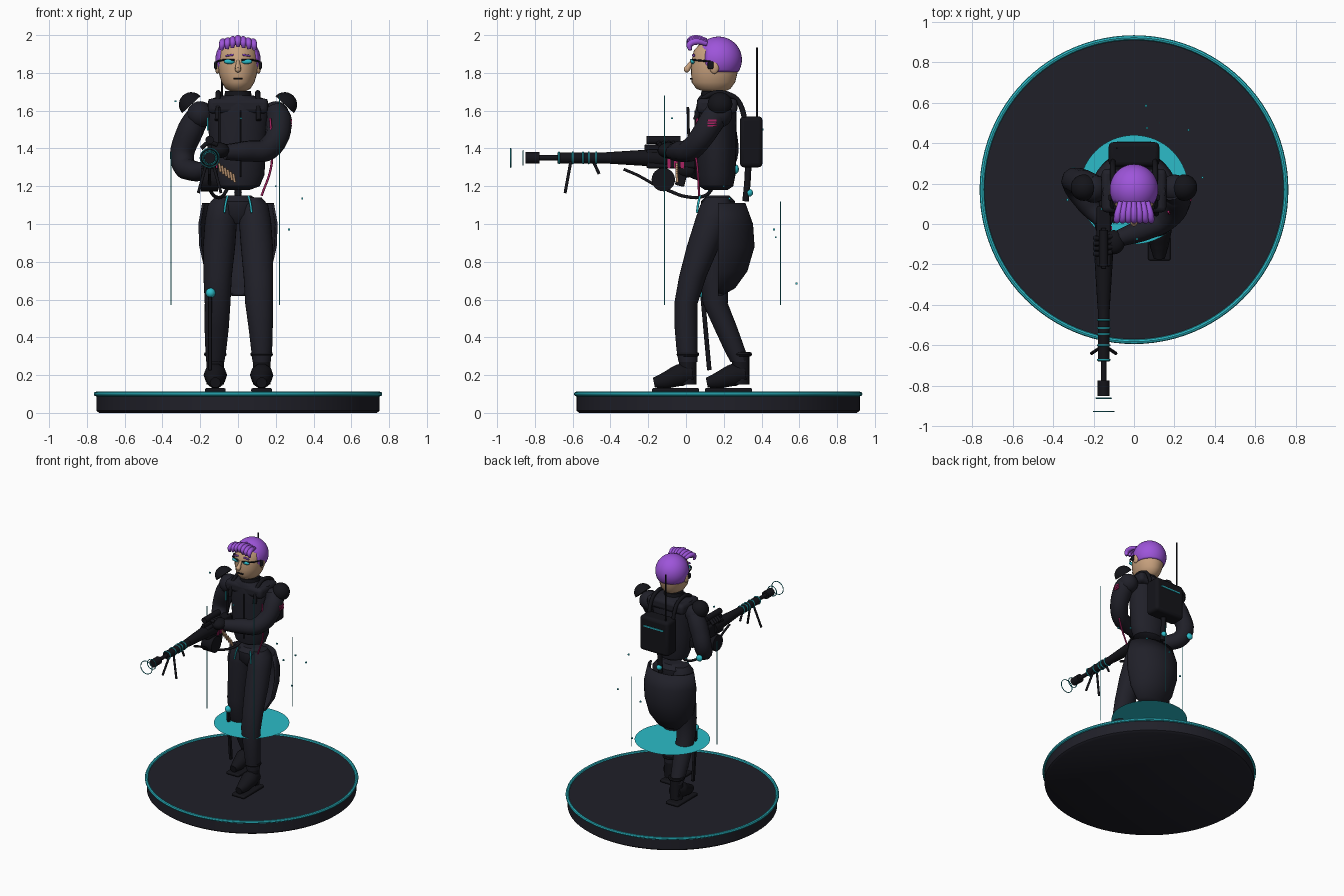
import bpy, bmesh, math
from mathutils import Vector, Matrix

if "Cube" in bpy.data.objects:
    bpy.data.objects.remove(bpy.data.objects["Cube"])

def material(name, *rgb):
    m = bpy.data.materials.new(name)
    m.use_nodes = True
    m.diffuse_color = (*rgb, 1)
    m.node_tree.nodes["Principled BSDF"].inputs["Base Color"].default_value = (*rgb, 1)
    return m

DARK = material("dark navy cloth", .0145, .0145, .022)
BLACK = material("black metal", .007, .007, .01)
CYAN = material("glowing cyan", .025, .5, .58)
PURPLE = material("purple hair", .34, .09, .7)
SKIN = material("skin", .58, .36, .21)
PINK = material("magenta", .4, .015, .12)
BRASS = material("tan brass", .5, .3, .17)

def finish(name, mat, smooth=True):
    o = bpy.context.object
    o.name = name
    o.data.materials.clear()
    o.data.materials.append(mat)
    if smooth:
        bpy.ops.object.shade_smooth_by_angle(angle=math.radians(40))
    return o

def from_bmesh(name, bm, mat):
    me = bpy.data.meshes.new(name)
    bm.to_mesh(me)
    bm.free()
    o = bpy.data.objects.new(name, me)
    bpy.context.collection.objects.link(o)
    bpy.ops.object.select_all(action='DESELECT')
    o.select_set(True)
    bpy.context.view_layer.objects.active = o
    return finish(name, mat)

def loft(name, rings, mat, seg=28, half=False):
    """Skin over horizontal ellipses (z, x, y, rx, ry); half keeps only the back."""
    bm = bmesh.new()
    sweep = math.pi if half else 2 * math.pi
    n = seg + 1 if half else seg
    rows = [[bm.verts.new((x + rx * math.cos(sweep * i / seg), y + ry * math.sin(sweep * i / seg), z))
             for i in range(n)] for z, x, y, rx, ry in rings]
    for a, b in zip(rows, rows[1:]):
        for i in range(seg):
            j = (i + 1) % n
            bm.faces.new((a[i], a[j], b[j], b[i]))
    if not half:
        bm.faces.new(rows[0])
        bm.faces.new(rows[-1])
    bmesh.ops.recalc_face_normals(bm, faces=bm.faces)
    return from_bmesh(name, bm, mat)

def tube(name, points, radii, mat):
    """Smooth tapering tube through the points."""
    cu = bpy.data.curves.new(name, 'CURVE')
    cu.dimensions, cu.bevel_depth, cu.bevel_resolution = '3D', 1, 3
    cu.resolution_u, cu.use_fill_caps = 6, True
    sp = cu.splines.new('BEZIER')
    sp.bezier_points.add(len(points) - 1)
    for i, (bp, p) in enumerate(zip(sp.bezier_points, points)):
        bp.co = p
        bp.radius = radii[i] if isinstance(radii, (list, tuple)) else radii
        bp.handle_left_type = bp.handle_right_type = 'AUTO'
    o = bpy.data.objects.new(name, cu)
    bpy.context.collection.objects.link(o)
    bpy.ops.object.select_all(action='DESELECT')
    o.select_set(True)
    bpy.context.view_layer.objects.active = o
    bpy.ops.object.convert(target='MESH')
    return finish(name, mat)

def rod(name, a, b, r, mat, r2=None, seg=16):
    a, b = Vector(a), Vector(b)
    bpy.ops.mesh.primitive_cone_add(vertices=seg, radius1=r, radius2=r if r2 is None else r2,
        depth=(b - a).length, location=(a + b) / 2, rotation=(b - a).to_track_quat('Z', 'Y').to_euler())
    return finish(name, mat)

def ball(name, loc, size, mat, rot=(0, 0, 0)):
    bpy.ops.mesh.primitive_uv_sphere_add(segments=24, ring_count=14, radius=1, location=loc, rotation=rot)
    bpy.context.object.scale = size if isinstance(size, tuple) else (size,) * 3
    return finish(name, mat)

def box(name, loc, size, mat, bevel=0, rot=(0, 0, 0)):
    bpy.ops.mesh.primitive_cube_add(size=1, location=loc, rotation=rot)
    o = bpy.context.object
    o.scale = size
    bpy.ops.object.transform_apply(location=False, rotation=False, scale=True)
    if bevel:
        m = o.modifiers.new("bevel", 'BEVEL')
        m.width, m.segments = bevel, 3
    return finish(name, mat, bevel > 0)

def ring(name, loc, major, minor, mat, rot=(0, 0, 0), seg=32):
    bpy.ops.mesh.primitive_torus_add(major_radius=major, minor_radius=minor, major_segments=seg,
                                     minor_segments=8, location=loc, rotation=rot)
    return finish(name, mat)

UP = (math.pi / 2, 0, 0)
CY = .17

# Display base and floating glow disc
loft("base", [(0, 0, CY, .735, .735), (.012, 0, CY, .75, .75), (.1, 0, CY, .75, .75)], DARK, 96)
ring("base_rim", (0, CY, .1), .752, .012, CYAN, seg=96)
bpy.ops.mesh.primitive_circle_add(vertices=64, radius=.27, fill_type='NGON', location=(0, CY, .535))
finish("glow_disc", CYAN, False)

# Legs and boots
loft("left_leg", [(.27, .125, .01, .048, .05), (.34, .125, .005, .056, .056), (.45, .12, 0, .064, .06),
    (.58, .112, .0, .074, .062), (.72, .108, .035, .078, .072), (.88, .1, .09, .085, .086),
    (1.02, .09, .14, .085, .092), (1.1, .085, .16, .075, .085), (1.14, .08, .165, .045, .06)], DARK)
loft("right_leg", [(.27, -.12, .285, .048, .05), (.34, -.117, .255, .056, .056), (.45, -.113, .21, .064, .062),
    (.58, -.108, .155, .068, .066), (.72, -.108, .15, .075, .075), (.88, -.1, .165, .085, .085),
    (1.02, -.09, .165, .085, .092), (1.1, -.085, .165, .075, .085), (1.14, -.08, .165, .045, .06)], DARK)
loft("pelvis", [(1.0, 0, .17, .04, .05), (1.05, 0, .17, .11, .09), (1.12, 0, .17, .12, .09), (1.15, 0, .17, .07, .06)], DARK)
for side, x, y in (("left", .125, 0), ("right", -.12, .28)):
    tube(side + "_boot", [(x, y + .035, .21), (x, y - .03, .2), (x, y - .11, .172), (x, y - .17, .16)],
         [.05, .062, .046, .028], BLACK)
    rod(side + "_boot_shaft", (x, y + .01, .15), (x, y + .01, .31), .046, BLACK)
    ring(side + "_boot_cuff", (x, y + .01, .31), .048, .012, BLACK)
    box(side + "_sole", (x, y - .055, .12), (.11, .25, .022), BLACK, .008)
ball("knee_pad", (-.145, .09, .635), (.026, .028, .026), CYAN)
box("leg_scabbard", (-.148, .105, .43), (.02, .024, .41), BLACK, .004, (.09, 0, 0))

# Open-fronted coat tail
coat = loft("coat_tail", [(.62, 0, .17, .035, .02), (.66, 0, .17, .12, .09), (.75, 0, .17, .175, .155),
    (.88, 0, .17, .205, .193), (1.0, 0, .17, .21, .185), (1.11, 0, .17, .19, .145)], DARK, half=True)
coat.modifiers.new("thickness", 'SOLIDIFY').thickness = .012
for s in (1, -1):
    tube("hip_strip", [(s * .055, .075, 1.15), (s * .065, .065, 1.11), (s * .072, .058, 1.06)], .006, CYAN)

# Torso and collar
loft("torso", [(1.18, 0, .16, .06, .06), (1.2, 0, .16, .115, .09), (1.26, 0, .16, .14, .102),
    (1.4, 0, .16, .148, .106), (1.54, 0, .16, .16, .108), (1.62, 0, .16, .165, .105),
    (1.66, 0, .16, .155, .1), (1.68, 0, .155, .08, .08)], DARK)
box("shoulder_yoke", (0, .165, 1.625), (.32, .215, .08), DARK, .025)
loft("collar", [(1.64, 0, .15, .078, .078), (1.705, 0, .15, .068, .068)], BLACK)
rod("chest_zip", (.015, .05, 1.25), (.015, .05, 1.6), .004, BLACK)
box("chest_strip", (-.16, .075, 1.53), (.008, .01, .07), CYAN)
tube("chest_cable", [(.17, .06, 1.56), (.18, .045, 1.42), (.175, .06, 1.3), (.125, .07, 1.15)], .006, PINK)

# Arms, gloves and shoulder guards
tube("right_arm", [(-.19, .18, 1.6), (-.25, .2, 1.5), (-.295, .2, 1.33), (-.23, .1, 1.28), (-.16, .02, 1.29)],
     [.06, .07, .062, .055, .042], DARK)
tube("left_arm", [(.19, .17, 1.61), (.215, .14, 1.55), (.16, .03, 1.4), (.04, -.03, 1.385), (-.07, -.07, 1.38)],
     [.058, .07, .062, .056, .042], DARK)
ball("right_glove", (-.155, .0, 1.29), (.04, .055, .045), BLACK)
ball("left_glove", (-.1, -.09, 1.39), (.055, .06, .042), BLACK)
for i in range(4):
    tube("left_finger", [(-.11, -.06 - i * .026, 1.42), (-.155, -.07 - i * .026, 1.43), (-.195, -.07 - i * .026, 1.4)], .012, BLACK)
ball("elbow_pad", (-.3, .262, 1.29), (.025, .018, .025), CYAN)
for side, s in (("left", 1), ("right", -1)):
    ball(side + "_shoulder", (s * .2, .175, 1.58), .07, DARK)
    bm = bmesh.new()
    bmesh.ops.create_uvsphere(bm, u_segments=24, v_segments=14, radius=.066)
    bmesh.ops.bisect_plane(bm, geom=bm.verts[:] + bm.edges[:] + bm.faces[:], plane_co=(0, 0, 0),
                           plane_no=(0, 0, 1), clear_inner=True)
    bmesh.ops.holes_fill(bm, edges=[e for e in bm.edges if e.is_boundary])
    bm.transform(Matrix.Translation((s * .247, .18, 1.632)) @ Matrix.Rotation(s * .75, 4, 'Y'))
    from_bmesh(side + "_shoulder_guard", bm, BLACK)
    rod(side + "_guard_trim", (s * .235, .13, 1.655), (s * .235, .215, 1.655), .005, CYAN)
for i in range(3):
    box("arm_patch", (.281, .14, 1.52 + i * .014), (.009, .05, .009), PINK)

# Backpack, straps, aerial and hanging connector
box("backpack", (0, .345, 1.435), (.25, .12, .27), BLACK, .022)
box("backpack_strip", (0, .407, 1.5), (.17, .008, .01), CYAN)
rod("aerial", (-.085, .375, 1.55), (-.085, .375, 1.935), .005, BLACK)
for s in (1, -1):
    tube("backpack_strap", [(s * .1, .3, 1.35), (s * .105, .3, 1.6), (s * .105, .24, 1.68), (s * .105, .1, 1.67), (s * .11, .05, 1.55)], .014, BLACK)
tube("hanging_strap", [(0, .33, 1.32), (0, .325, 1.22), (0, .315, 1.12)], .018, BLACK)
ball("hanging_connector", (0, .335, 1.165), .02, CYAN)

# Head and face
loft("head", [(1.7, 0, .15, .035, .05), (1.715, 0, .145, .065, .09), (1.75, 0, .145, .087, .115),
    (1.8, 0, .15, .102, .123), (1.86, 0, .155, .108, .127), (1.92, 0, .16, .1, .118), (1.965, 0, .165, .06, .08)], SKIN)
rod("nose", (0, .035, 1.865), (0, .004, 1.818), .008, SKIN, .017)
ball("nose_tip", (0, .004, 1.818), .016, SKIN)
box("mouth", (0, .03, 1.768), (.05, .02, .008), BLACK, .003)
for s in (1, -1):
    ball("ear", (s * .108, .15, 1.83), (.014, .025, .035), SKIN)
    box("ear_piece", (s * .118, .13, 1.84), (.016, .03, .04), BLACK, .006)
    ball("lens", (s * .045, .035, 1.86), (.03, .012, .013), CYAN)
    tube("glasses_arm", [(s * .02, .026, 1.868), (s * .075, .045, 1.868), (s * .11, .13, 1.86)], .005, BLACK)
    box("eyebrow", (s * .045, .04, 1.893), (.045, .014, .01), PURPLE, .004, (0, s * .15, 0))

# Hair cap cut open around the face, with a swept fringe
bm = bmesh.new()
bmesh.ops.create_uvsphere(bm, u_segments=40, v_segments=28, radius=1)
bm.transform(Matrix.Translation((0, .172, 1.87)) @ Matrix.Diagonal((.12, .124, .122, 1)))
def bare(f):
    c = f.calc_center_median()
    return c.z < 1.81 or (c.y < .105 and c.z < 1.925)
bmesh.ops.delete(bm, geom=[f for f in bm.faces if bare(f)], context='FACES')
from_bmesh("hair_cap", bm, PURPLE).modifiers.new("thickness", 'SOLIDIFY').thickness = .012
for i in range(7):
    x = (i - 3) * .028
    drop = .006 * abs(i - 3)
    tube("fringe_lock", [(x * .8, .11, 1.972 - drop), (x * .95, .05, 1.983 - drop), (x, .02, 1.968 - drop), (x * 1.05, .022, 1.938 - drop)],
         [.012, .018, .018, .009], PURPLE)

# Rifle pointing forward
GX, GZ = -.15, 1.35
def along(name, y1, y2, r, mat=BLACK, r2=None, dz=0):
    return rod(name, (GX, y1, GZ + dz), (GX, y2, GZ + dz), r, mat, r2)
along("muzzle", -.85, -.775, .03)
along("barrel", -.78, -.66, .014)
along("barrel_shroud", -.68, -.42, .029)
along("fore_end", -.42, -.1, .05, r2=.03).rotation_euler.rotate_axis('X', math.pi)
box("receiver", (GX, -.06, 1.345), (.07, .3, .1), BLACK, .012)
box("stock", (GX, .09, 1.33), (.045, .14, .08), BLACK, .012)
box("sight_rail", (GX, -.12, 1.405), (.025, .2, .03), BLACK, .005)
along("scope", -.21, -.03, .022, dz=.095)
rod("drum_magazine", (GX - .045, -.12, 1.235), (GX + .045, -.12, 1.235), .062, BLACK, seg=24)
box("grip", (GX, -.02, 1.26), (.035, .05, .12), BLACK, .008, (-.25, 0, 0))
tube("sling", [(GX, -.33, 1.29), (GX, -.26, 1.26), (GX, -.17, 1.21)], .008, BLACK)
tube("feed_hose", [(GX, -.1, 1.18), (-.12, 0, 1.145), (-.08, .1, 1.15), (-.05, .15, 1.2)], .009, BLACK)
for s in (1, -1):
    rod("bipod_leg", (GX + s * .015, -.61, 1.33), (GX + s * .06, -.64, 1.165), .008, BLACK)
rod("fore_peg", (GX, -.49, 1.33), (GX, -.46, 1.265), .008, BLACK)
for y in (-.672, -.6, -.545, -.515, -.475):
    ring("barrel_band", (GX, y, GZ), .029, .005, CYAN, UP)
ring("near_muzzle_ring", (GX, -.862, GZ), .038, .003, CYAN, UP)
ring("far_muzzle_ring", (GX, -.928, GZ), .05, .003, CYAN, UP)
rod("side_rod", (-.1, .015, 1.42), (-.1, .01, 1.62), .007, BLACK)
for i in range(6):
    x, z = -.1 + i * .015, 1.3 - i * .011
    rod("belt_round", (x, -.05, z + .022), (x + .008, -.045, z - .025), .007, BRASS, seg=10)
for i in range(3):
    box("receiver_mark", (GX + .037, -.09 + i * .035, 1.32), (.008, .018, .05), PINK)

# Floating light streaks and particles
for x, y, top in ((.22, -.115, 1.68), (-.355, .12, 1.38), (.127, .5, 1.12)):
    rod("light_streak", (x, y, .57), (x, y, top), .0025, CYAN, seg=6)
for p in ((.27, .465, .97), (.34, .23, 1.135), (.06, .585, .685), (.065, .475, .93),
          (-.33, .12, 1.65), (.2, .2, 1.2), (.015, -.075, 1.56)):
    box("particle", p, (.01, .01, .01), CYAN)
